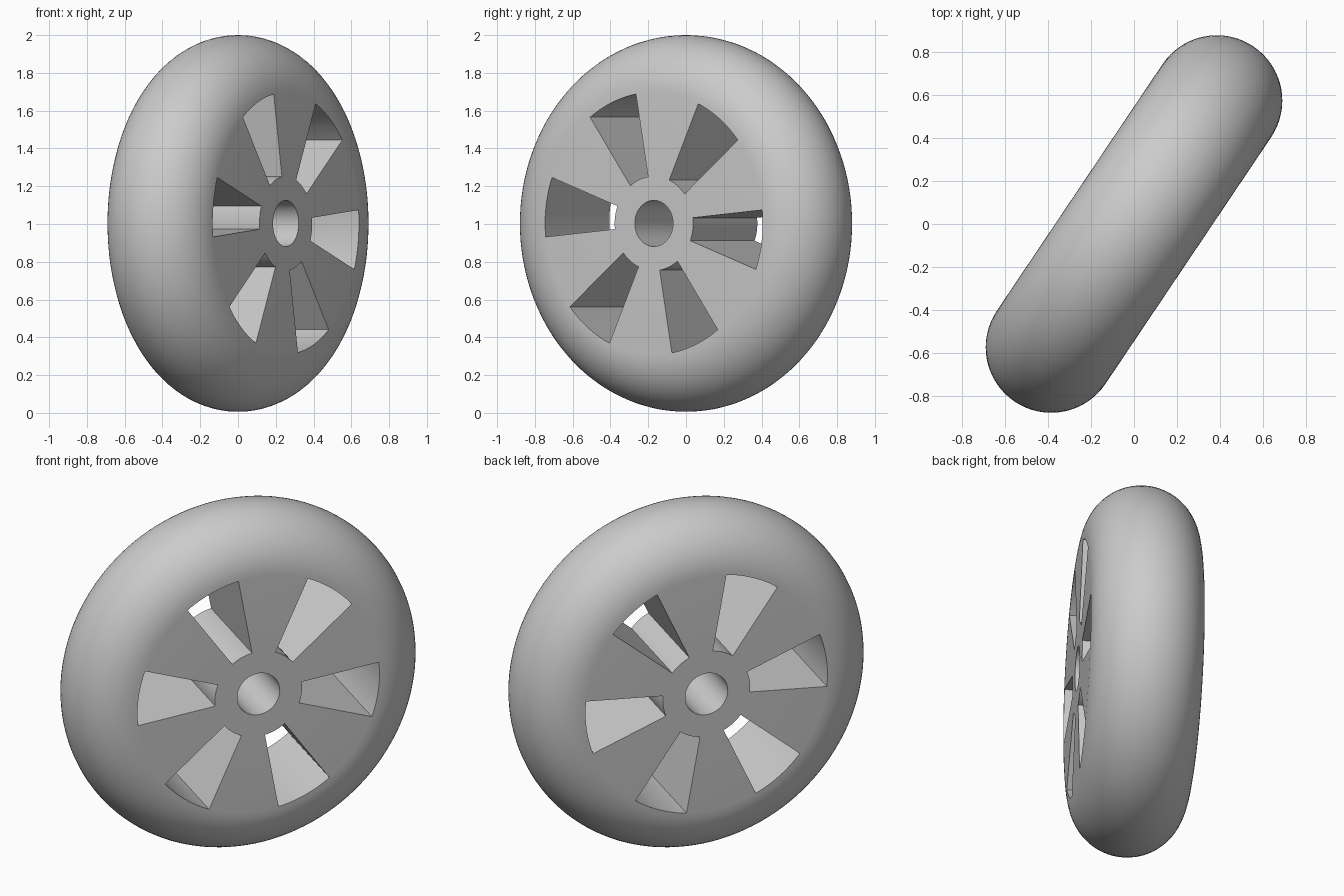
import bpy, bmesh, math
from math import sin, cos, pi, radians

cube = bpy.data.objects.get("Cube")
if cube:
    bpy.data.objects.remove(cube, do_unlink=True)

CORE = 0.692        # radius of the flat sides
ROUND = 0.305       # radius of the rounded rim, also half the thickness
CENTRE = 1.003      # height of the axle
SEGMENTS = 128

grey = bpy.data.materials.new("plain_grey")
grey.use_nodes = True
grey.diffuse_color = (0.6, 0.6, 0.6, 1)
grey.node_tree.nodes["Principled BSDF"].inputs["Base Color"].default_value = (0.6, 0.6, 0.6, 1)


def new_object(name, bm):
    bmesh.ops.recalc_face_normals(bm, faces=bm.faces)
    mesh = bpy.data.meshes.new(name)
    bm.to_mesh(mesh)
    bm.free()
    mesh.materials.append(grey)
    obj = bpy.data.objects.new(name, mesh)
    bpy.context.collection.objects.link(obj)
    return obj


def prism(bm, outline, half):
    """Extrude an outline in the wheel plane along the axle (local y)."""
    front = bm.faces.new([bm.verts.new((x, -half, z)) for x, z in outline])
    grown = bmesh.ops.extrude_face_region(bm, geom=[front])["geom"]
    verts = [g for g in grown if isinstance(g, bmesh.types.BMVert)]
    bmesh.ops.translate(bm, vec=(0, 2 * half, 0), verts=verts)


def arc(radius, start, end, steps):
    return [(radius * cos(start + (end - start) * i / steps),
             radius * sin(start + (end - start) * i / steps)) for i in range(steps + 1)]


# Wheel body: flat sides with a fully rounded rim
bm = bmesh.new()
rings = []
for i in range(33):
    a = -pi / 2 + pi * i / 32
    radius, y = CORE + ROUND * cos(a), ROUND * sin(a)
    rings.append([bm.verts.new((radius * cos(2 * pi * k / SEGMENTS), y,
                                radius * sin(2 * pi * k / SEGMENTS))) for k in range(SEGMENTS)])
for low, high in zip(rings, rings[1:]):
    for k in range(SEGMENTS):
        n = (k + 1) % SEGMENTS
        bm.faces.new((low[k], low[n], high[n], high[k]))
bm.faces.new(rings[0])
bm.faces.new(rings[-1])
wheel = new_object("wheel", bm)

# Cutter: axle hole and six tapered windows
bm = bmesh.new()
prism(bm, arc(0.122, 0, 2 * pi, 48)[:-1], 0.5)
for k in range(6):
    mid = radians(-7.3 + 60 * k)
    outer, inner = radians(13.2), radians(14.2)
    prism(bm, arc(0.694, mid - outer, mid + outer, 12)
          + arc(0.25, mid + inner, mid - inner, 8), 0.5)
cutter = new_object("window_cutter", bm)
cutter.hide_render = True

cut = wheel.modifiers.new("windows", 'BOOLEAN')
cut.operation = 'DIFFERENCE'
cut.solver = 'EXACT'
cut.object = cutter
bpy.ops.object.select_all(action='DESELECT')
wheel.select_set(True)
bpy.context.view_layer.objects.active = wheel
bpy.ops.object.modifier_apply(modifier=cut.name)
bpy.data.objects.remove(cutter, do_unlink=True)
bpy.ops.object.shade_smooth_by_angle(angle=radians(30))

# Stand upright, turned about the vertical
wheel.location = (0, 0, CENTRE)
wheel.rotation_euler = (0, 0, radians(56.1))
